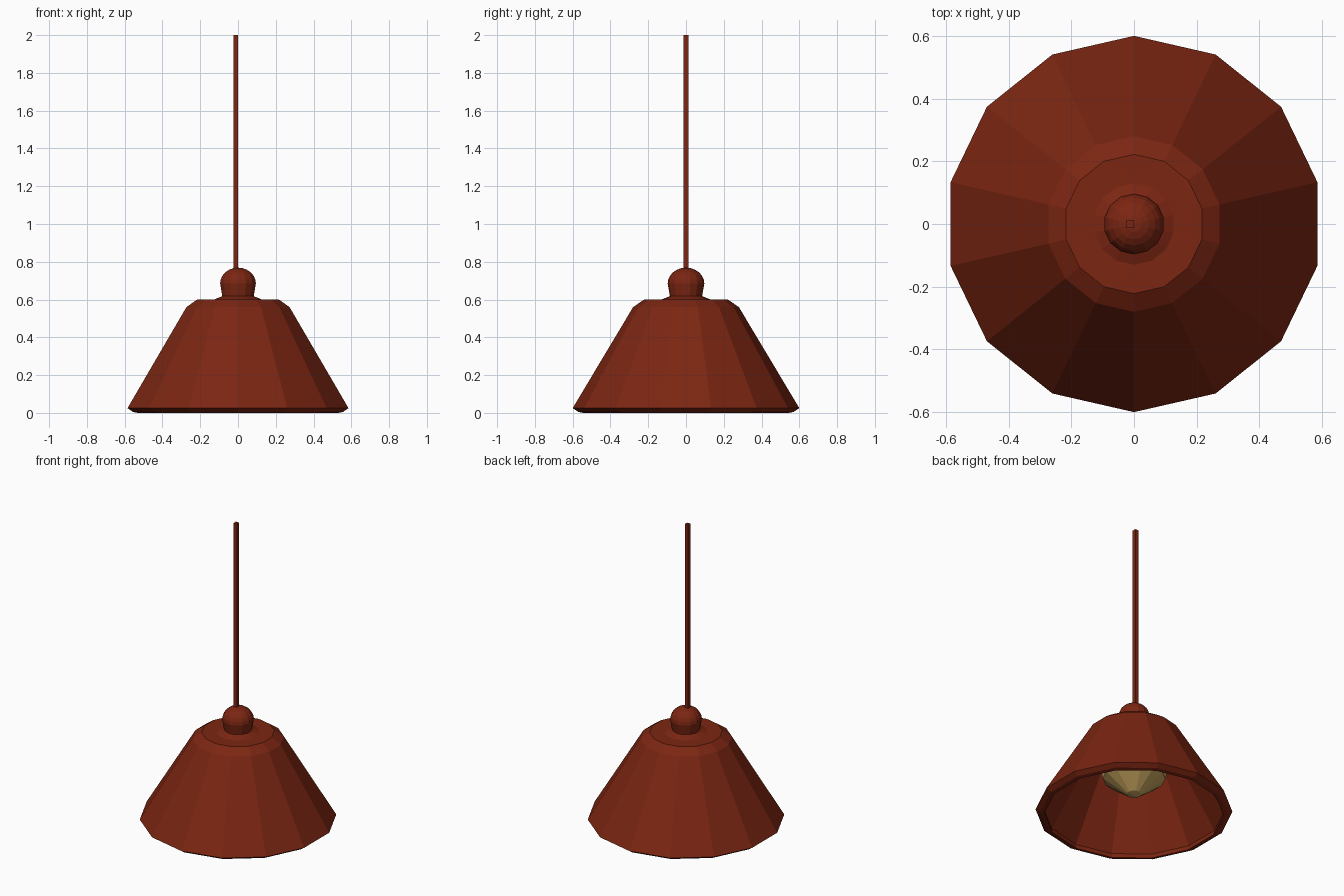
import bpy, bmesh, math

if "Cube" in bpy.data.objects:
    bpy.data.objects.remove(bpy.data.objects["Cube"])

SIDES = 14

def material(name, rgb):
    m = bpy.data.materials.new(name)
    m.diffuse_color = (*rgb, 1)
    m.use_nodes = True
    m.node_tree.nodes["Principled BSDF"].inputs["Base Color"].default_value = m.diffuse_color
    return m

rust = material("rust red", (0.20, 0.019, 0.006))
tan = material("warm tan", (0.55, 0.36, 0.11))

def lathe(name, profile, mat, sides=SIDES, closed=False):
    """Spin a (radius, z) profile around the z axis, first vertex on +y."""
    bm = bmesh.new()
    rings = []
    for r, z in profile:
        if r == 0:
            rings.append([bm.verts.new((0, 0, z))] * sides)
        else:
            rings.append([bm.verts.new((r * math.cos(math.pi / 2 + math.tau * k / sides),
                                        r * math.sin(math.pi / 2 + math.tau * k / sides), z))
                          for k in range(sides)])
    pairs = list(zip(rings, rings[1:]))
    if closed:
        pairs.append((rings[-1], rings[0]))
    for a, b in pairs:
        for k in range(sides):
            n = (k + 1) % sides
            quad = list(dict.fromkeys((a[k], a[n], b[n], b[k])))
            if len(quad) > 2:
                bm.faces.new(quad)
    bmesh.ops.recalc_face_normals(bm, faces=bm.faces)
    me = bpy.data.meshes.new(name)
    bm.to_mesh(me)
    bm.free()
    me.materials.append(mat)
    ob = bpy.data.objects.new(name, me)
    bpy.context.collection.objects.link(ob)
    return ob

# hollow shade with bevelled shoulder and a rolled rim
lathe("shade", [(0, 0.60), (0.222, 0.60), (0.28, 0.56), (0.60, 0.025), (0.57, 0.005),
                (0.545, 0.0), (0.55, 0.03), (0.25, 0.535), (0.20, 0.57), (0, 0.57)], rust)

# low collar on top of the shade
lathe("collar", [(0, 0.59), (0.13, 0.60), (0.085, 0.618), (0, 0.618)], rust)

# tapered neck with a domed cap
dome = [(0.097 * math.cos(a), 0.685 + 0.084 * math.sin(a))
        for a in (math.radians(90 * i / 6) for i in range(6))]
lathe("cap", [(0, 0.605), (0.084, 0.61)] + dome + [(0, 0.769)], rust)

# bulb hanging inside the shade
lathe("bulb", [(0, 0.13), (0.045, 0.14), (0.19, 0.25), (0.22, 0.35), (0.19, 0.45),
               (0.10, 0.53), (0.07, 0.585), (0, 0.585)], tan)

# thin square hanging rod
bpy.ops.mesh.primitive_cube_add(size=1, location=(-0.012, 0, 1.38))
rod = bpy.context.object
rod.name = "hanging_rod"
rod.scale = (0.024, 0.024, 1.24)
rod.data.materials.append(rust)
